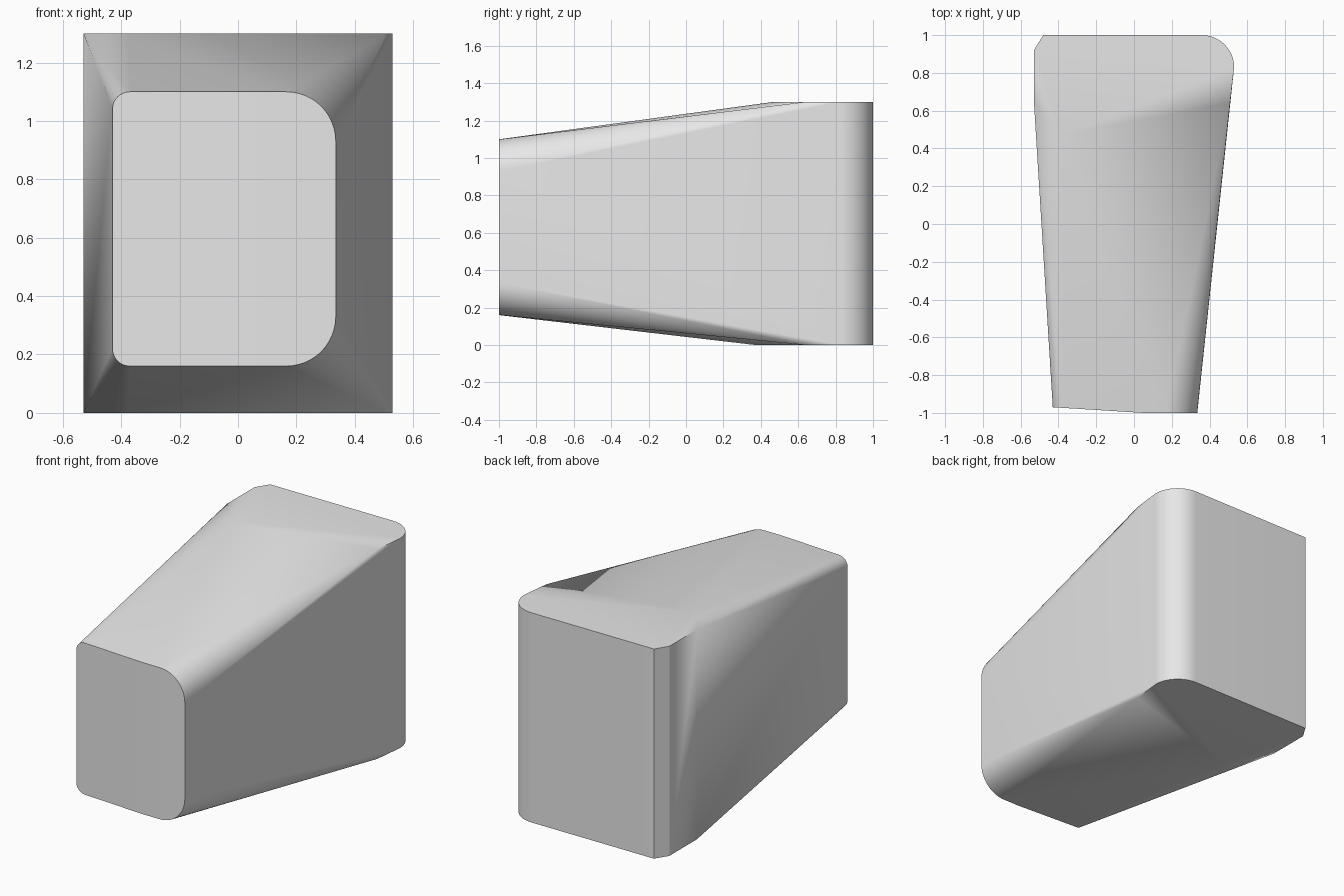
import bpy, bmesh
from math import sin, cos, pi, radians

cube = bpy.data.objects.get("Cube")
if cube:
    bpy.data.objects.remove(cube, do_unlink=True)

HEIGHT = 1.3
STEPS = 12


def arc(cx, cy, r, start):
    """Quarter circle of 2D points, counter-clockwise from the start angle."""
    angles = [start + pi / 2 * i / STEPS for i in range(STEPS + 1)]
    return [(cx + r * cos(a), cy + r * sin(a)) for a in angles]


def front_y(x):
    """The front face leans back slightly toward its narrow-radius side."""
    return -1 + max(0, 0.05 - x) * 0.0625


# Front outline: large radius on one side, small radius on the other
x0, x1, z0, z1, small, large = -0.43, 0.335, 0.16, 1.10, 0.06, 0.17
outline = (arc(x1 - large, z0 + large, large, -pi / 2)
           + arc(x1 - large, z1 - large, large, 0)
           + arc(x0 + small, z1 - small, small, pi / 2)
           + arc(x0 + small, z0 + small, small, pi)
           + [(0.05, z0), (0.05, z1)])
points = [(x, front_y(x), z) for x, z in outline]

# Rear block: chamfer on one upright edge, round on the other
rear = [(-0.53, 0.65), (-0.53, 0.92), (-0.48, 1), (0.508, 0.64)]
rear += arc(0.36, 0.83, 0.17, 0)
for z, taper_start in ((0, 0.37), (HEIGHT, 0.47)):
    points += [(x, y, z) for x, y in rear]
    points.append((-0.38, taper_start, z))

# Skin the outlines into one tapered solid
bm = bmesh.new()
for p in points:
    bm.verts.new(p)
bmesh.ops.remove_doubles(bm, verts=bm.verts, dist=0.0005)
hull = bmesh.ops.convex_hull(bm, input=bm.verts)
inside = {g for g in hull["geom_interior"] if isinstance(g, bmesh.types.BMVert)}
bmesh.ops.delete(bm, geom=list(inside), context="VERTS")
bmesh.ops.dissolve_limit(bm, angle_limit=radians(0.5), verts=bm.verts, edges=bm.edges)
bmesh.ops.recalc_face_normals(bm, faces=bm.faces)
mesh = bpy.data.meshes.new("tapered_block")
bm.to_mesh(mesh)
bm.free()

# Plain grey finish
grey = bpy.data.materials.new("light_grey")
grey.use_nodes = True
colour = (0.8, 0.8, 0.8, 1)
grey.diffuse_color = colour
shader = next(n for n in grey.node_tree.nodes if n.type == "BSDF_PRINCIPLED")
shader.inputs["Base Color"].default_value = colour
mesh.materials.append(grey)

block = bpy.data.objects.new("tapered_block", mesh)
bpy.context.collection.objects.link(block)
bpy.ops.object.select_all(action="DESELECT")
block.select_set(True)
bpy.context.view_layer.objects.active = block
bpy.ops.object.shade_smooth_by_angle(angle=radians(30))
